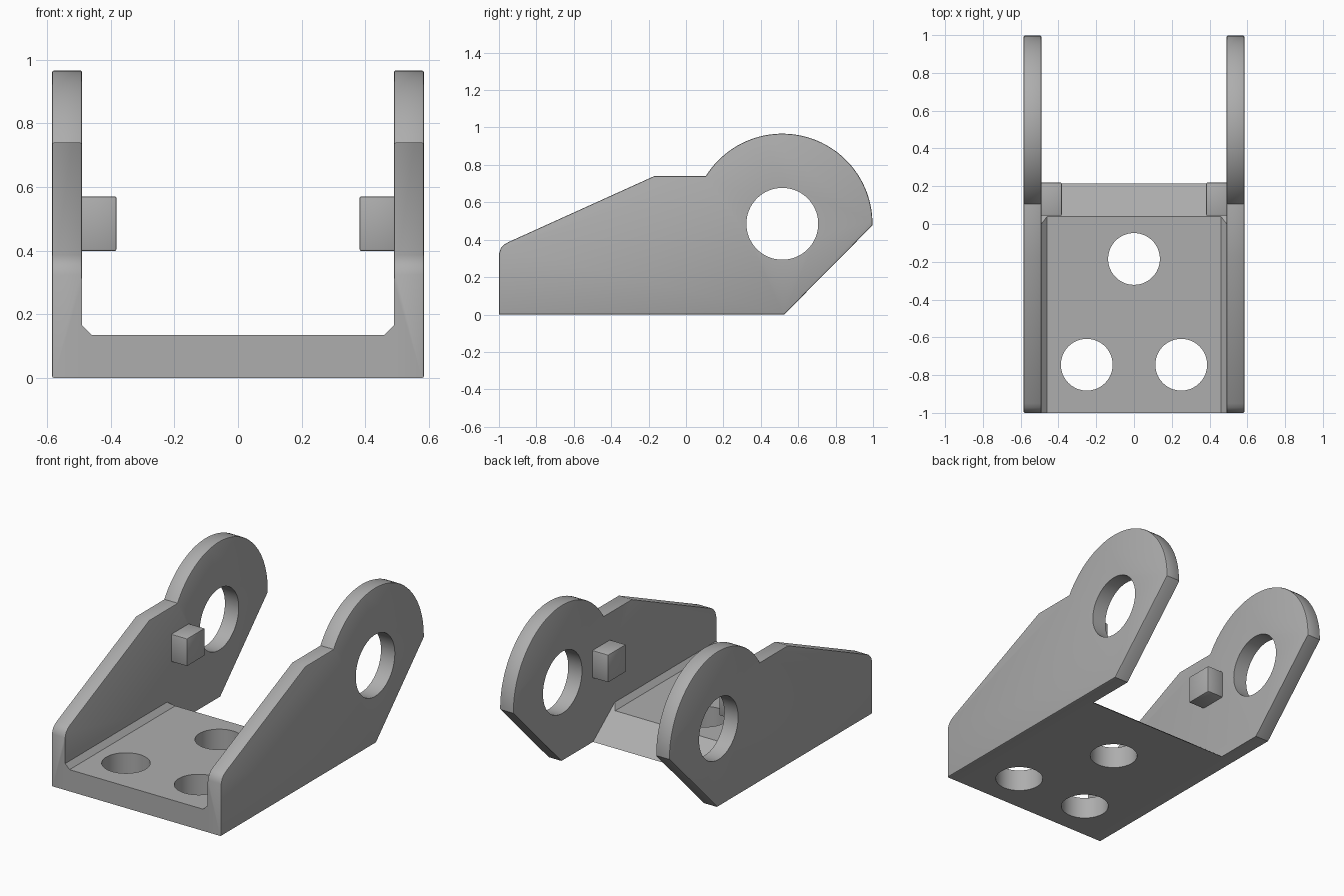
import bpy, bmesh, math
from mathutils import Vector

if "Cube" in bpy.data.objects:
    bpy.data.objects.remove(bpy.data.objects["Cube"])

grey = bpy.data.materials.new("matte grey")
grey.diffuse_color = (0.42, 0.42, 0.42, 1)
grey.use_nodes = True
grey.node_tree.nodes["Principled BSDF"].inputs["Base Color"].default_value = grey.diffuse_color

OUT, INN = 0.585, 0.49        # outer and inner faces of the side walls
EYE = (0.515, 0.485)          # centre of the pivot eye (y, z)


def finish(bm, name):
    bmesh.ops.recalc_face_normals(bm, faces=bm.faces)
    me = bpy.data.meshes.new(name)
    bm.to_mesh(me)
    bm.free()
    ob = bpy.data.objects.new(name, me)
    bpy.context.collection.objects.link(ob)
    me.materials.append(grey)
    return ob


def prism(points, offset):
    bm = bmesh.new()
    face = bm.faces.new([bm.verts.new(p) for p in points])
    new = bmesh.ops.extrude_face_region(bm, geom=[face])["geom"]
    bmesh.ops.translate(bm, vec=offset, verts=[v for v in new if isinstance(v, bmesh.types.BMVert)])
    bmesh.ops.recalc_face_normals(bm, faces=bm.faces)
    return bm


def circle(c, r, n=64):
    return [(c[0] + r * math.cos(2 * math.pi * i / n),
             c[1] + r * math.sin(2 * math.pi * i / n)) for i in range(n)]


def drill(ob, bm):
    cutter = finish(bm, "hole_cutter")
    cutter.hide_render = True
    cutter.hide_set(True)
    mod = ob.modifiers.new("hole", 'BOOLEAN')
    mod.operation, mod.solver, mod.object = 'DIFFERENCE', 'EXACT', cutter
    bpy.context.view_layer.objects.active = ob
    bpy.ops.object.modifier_apply(modifier=mod.name)
    bpy.data.objects.remove(cutter)


def smooth(ob):
    bpy.ops.object.select_all(action='DESELECT')
    ob.select_set(True)
    bpy.context.view_layer.objects.active = ob
    bpy.ops.object.shade_smooth_by_angle(angle=math.radians(30))


# Base plate: channel section with small inner chamfers, sloped at the back
section = [(-INN, 0), (INN, 0), (INN, 0.165), (INN - 0.03, 0.135),
           (0.03 - INN, 0.135), (-INN, 0.165)]
bm = prism([(x, -1, z) for x, z in section], (0, 1.3, 0))
cut = bmesh.ops.bisect_plane(bm, geom=bm.verts[:] + bm.edges[:] + bm.faces[:],
                             plane_co=(0, 0.215, 0), plane_no=(0, 0.135, 0.175), clear_outer=True)
bmesh.ops.holes_fill(bm, edges=[e for e in cut["geom_cut"] if isinstance(e, bmesh.types.BMEdge)])
base = finish(bm, "base_plate")

# Three bolt holes
for c in ((0, -0.185), (-0.25, -0.745), (0.25, -0.745)):
    drill(base, prism([(x, y, -0.1) for x, y in circle(c, 0.137)], (0, 0, 0.5)))
smooth(base)

# Side wall outline: flat foot, round eye, step and ramp, rounded front corner
outline = [(-1, 0), (0.525, 0)]
a0, a1 = math.radians(-1), math.radians(148)
outline += [(EYE[0] + 0.482 * math.cos(a0 + (a1 - a0) * i / 48),
             EYE[1] + 0.482 * math.sin(a0 + (a1 - a0) * i / 48)) for i in range(49)]
outline += [(-0.17, 0.74), (-0.95, 0.387), (-0.972, 0.374), (-0.99, 0.355), (-1, 0.325)]

for side, label in ((1, "right"), (-1, "left")):
    bm = prism([(side * INN, y, z) for y, z in outline], (side * (OUT - INN), 0, 0))
    # Soften the rim, leaving the inner edges that meet the base sharp
    rim = []
    for e in bm.edges:
        d = e.verts[0].co - e.verts[1].co
        mid = (e.verts[0].co + e.verts[1].co) / 2
        if abs(d.x) < 1e-4 and (abs(mid.x) > 0.55 or mid.z > 0.3):
            rim.append(e)
    bmesh.ops.bevel(bm, geom=rim, offset=0.007, segments=2, profile=0.5,
                    affect='EDGES', clamp_overlap=True)
    wall = finish(bm, label + "_side_wall")
    drill(wall, prism([(side * 0.4, y, z) for y, z in circle(EYE, 0.192)], (side * 0.3, 0, 0)))
    smooth(wall)

    # Inner stop peg
    bm = bmesh.new()
    bmesh.ops.create_cube(bm, size=1)
    bmesh.ops.scale(bm, vec=(0.115, 0.175, 0.172), verts=bm.verts)
    bmesh.ops.translate(bm, vec=(side * 0.4395, 0.132, 0.485), verts=bm.verts)
    bmesh.ops.bevel(bm, geom=bm.edges[:], offset=0.006, segments=2, profile=0.5, affect='EDGES')
    smooth(finish(bm, label + "_stop_peg"))
